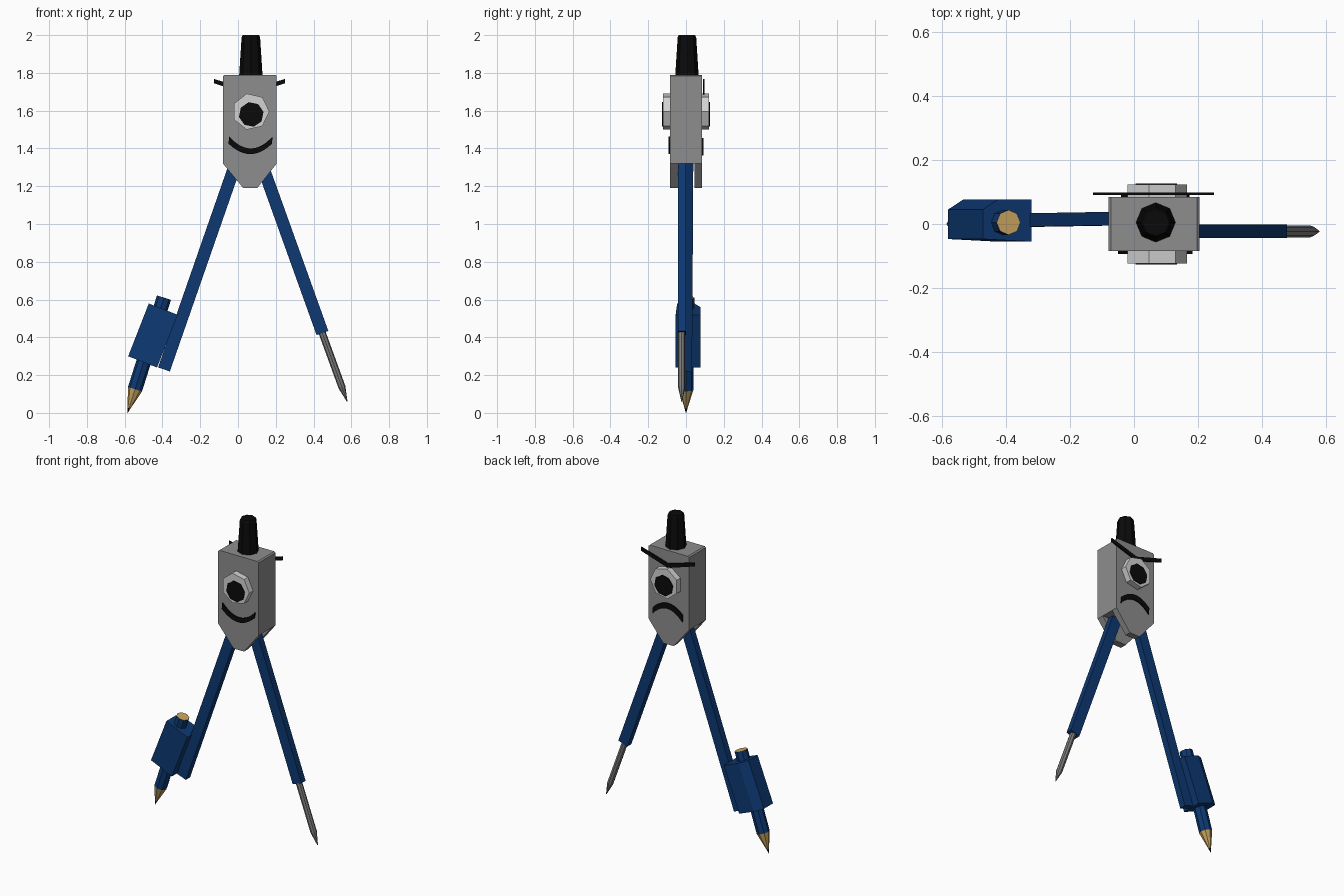
import bpy
import bmesh
import math
from mathutils import Vector

cube = bpy.data.objects.get("Cube")
if cube:
    bpy.data.objects.remove(cube, do_unlink=True)


def material(name, rgb):
    m = bpy.data.materials.new(name)
    m.use_nodes = True
    m.diffuse_color = (*rgb, 1)
    m.node_tree.nodes["Principled BSDF"].inputs["Base Color"].default_value = (*rgb, 1)
    return m


grey = material("body grey", (0.27, 0.27, 0.27))
white = material("eye white", (0.65, 0.65, 0.65))
black = material("black", (0.003, 0.003, 0.003))
blue = material("navy blue", (0.004, 0.04, 0.17))
wood = material("pencil wood", (0.6, 0.38, 0.12))
steel = material("needle steel", (0.2, 0.2, 0.2))


def loft(name, rings, mats, cap_mats=None):
    """Skin a stack of equal rings; mats colours each band, cap_mats the two ends."""
    palette = list(dict.fromkeys(list(mats) + list(cap_mats or [])))
    cap_mats = cap_mats or (mats[0], mats[-1])
    bm = bmesh.new()
    loops = [[bm.verts.new(p) for p in ring] for ring in rings]
    n = len(rings[0])
    for low, high, mat in zip(loops, loops[1:], mats):
        for i in range(n):
            j = (i + 1) % n
            f = bm.faces.new((low[i], low[j], high[j], high[i]))
            f.material_index = palette.index(mat)
    for loop, mat in zip((loops[0], loops[-1]), cap_mats):
        bm.faces.new(loop).material_index = palette.index(mat)
    bmesh.ops.recalc_face_normals(bm, faces=bm.faces)
    mesh = bpy.data.meshes.new(name)
    bm.to_mesh(mesh)
    bm.free()
    for m in palette:
        mesh.materials.append(m)
    ob = bpy.data.objects.new(name, mesh)
    bpy.context.collection.objects.link(ob)
    return ob


def prism(name, outline, y0, y1, mat):
    """Extrude an x-z outline along y."""
    return loft(name, [[(x, y, z) for x, z in outline] for y in (y0, y1)], [mat])


def rod(name, a, b, profile, sides, mats, cap_mats=None, turn=0.0):
    """Turned part from a to b; profile holds (fraction along, radius)."""
    a, b = Vector(a), Vector(b)
    d = (b - a).normalized()
    u = Vector((1, 0, 0))
    u = (u - d * u.dot(d)).normalized()
    v = d.cross(u)
    angles = [turn + math.tau * i / sides for i in range(sides)]
    rings = [[a.lerp(b, t) + r * (u * math.cos(k) + v * math.sin(k)) for k in angles]
             for t, r in profile]
    return loft(name, rings, mats, cap_mats)


def bar(name, a, b, section, mat):
    """Sweep a section of (sideways, y) points from a to b."""
    a, b = Vector(a), Vector(b)
    d = (b - a).normalized()
    side = Vector((-d.z, 0, d.x)).normalized()
    y = Vector((0, 1, 0))
    return loft(name, [[p + side * s + y * q for s, q in section] for p in (a, b)], [mat])


def rect(w, d):
    return [(-w, -d), (w, -d), (w, d), (-w, d)]


CX = 0.065

# Head: solid block plus two pointed cheek plates leaving a slot for the legs
top = [(-0.08, 1.32), (-0.08, 1.783), (-0.072, 1.79), (0.197, 1.79), (0.205, 1.783), (0.205, 1.32)]
cheek = top + [(0.102, 1.19), (0.028, 1.19)]
prism("head_core", top, -0.04, 0.045, grey)
prism("front_cheek", cheek, -0.085, -0.04, grey)
prism("back_cheek", cheek, 0.045, 0.085, grey)

# Handle knob
rod("handle", (CX + 0.003, 0.005, 1.785), (CX + 0.003, 0.005, 2.0),
    [(0, 0.062), (0.95, 0.049), (1, 0.043)], 8, [black, black])

# Eyes and pupils on both faces
rod("eyes", (0.068, -0.123, 1.595), (0.068, 0.123, 1.595), [(0, 0.098), (1, 0.098)], 7, [white])
for name, s in (("front_pupil", -1), ("back_pupil", 1)):
    rod(name, (0.07, s * 0.122, 1.58), (0.07, s * 0.127, 1.58),
        [(0, 0.066), (1, 0.066)], 8, [black], turn=0.2)


# Mouths: smile in front, frown behind
def mouth(name, half, outer, inner, bend, y0, y1):
    ts = [i / 6 for i in range(-6, 7)]
    pts = [(CX + half * t, outer + bend * t * t) for t in ts]
    pts += [(CX + 0.003 + half * t, inner + bend * 1.15 * t * t) for t in reversed(ts)]
    prism(name, pts, y0, y1, black)


mouth("smile", 0.115, 1.37, 1.4, 0.055, -0.093, -0.084)
mouth("frown", 0.105, 1.455, 1.42, -0.05, 0.084, 0.092)

# Angry brow on the back
brow = [(-0.128, 1.768), (CX - 0.005, 1.712), (0.25, 1.768),
        (0.25, 1.745), (CX - 0.005, 1.685), (-0.128, 1.745)]
prism("back_brow", brow, 0.09, 0.098, black)

# Legs
bar("needle_leg", (0.1, -0.022, 1.39), (0.447, -0.022, 0.423), rect(0.033, 0.021), blue)
bar("pencil_leg", (0.012, 0.018, 1.39), (-0.392, 0.011, 0.23), rect(0.033, 0.021), blue)

# Steel needle
rod("needle", (0.44, -0.023, 0.44), (0.578, -0.023, 0.06),
    [(0, 0.019), (0.8, 0.019), (1, 0.002)], 8, [steel, steel])

# Pencil clamp with one bevelled outer edge
clamp = [(0.082, -0.055), (0.082, 0.077), (-0.03, 0.077), (-0.082, 0.045), (-0.082, -0.047)]
bar("pencil_clamp", (-0.396, 0, 0.549), (-0.505, 0, 0.27),
    [(s, q) for s, q in clamp], blue)

# Pencil: blue barrel, sharpened wood and dark lead
rod("pencil", (-0.392, 0.005, 0.61), (-0.585, 0.0, 0.0),
    [(0, 0.039), (0.795, 0.039), (0.96, 0.008), (1, 0.001)], 8,
    [blue, wood, black], (wood, black))
